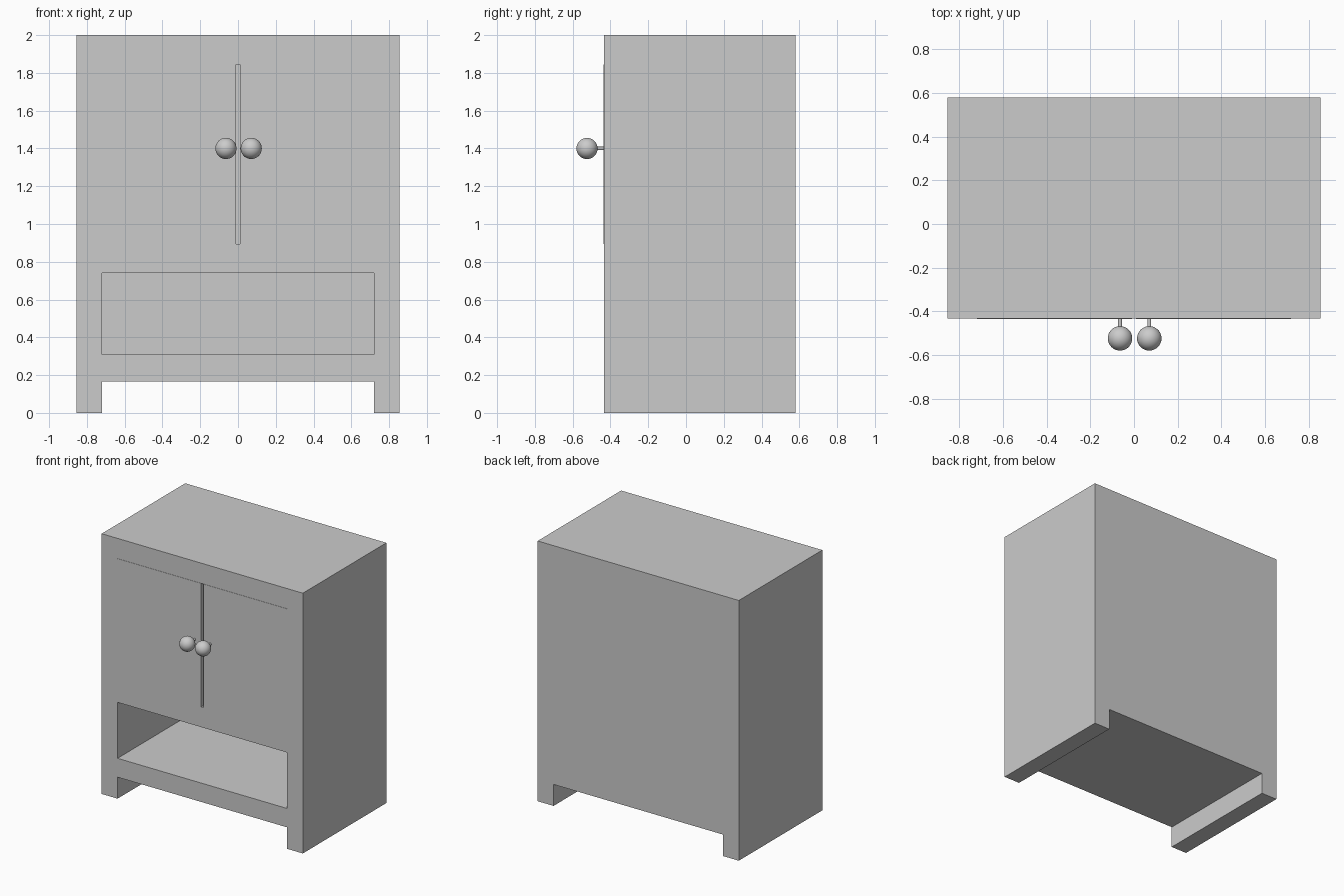
import bpy
import math

if "Cube" in bpy.data.objects:
    bpy.data.objects.remove(bpy.data.objects["Cube"])

FRONT, BACK = -0.434, 0.58
INNER_BACK = 0.44
W, INNER_W = 0.855, 0.72


def box(name, x0, x1, y0, y1, z0, z1):
    bpy.ops.mesh.primitive_cube_add(
        size=1, location=((x0 + x1) / 2, (y0 + y1) / 2, (z0 + z1) / 2))
    ob = bpy.context.object
    ob.name = name
    ob.scale = (x1 - x0, y1 - y0, z1 - z0)
    bpy.ops.object.transform_apply(location=False, rotation=False, scale=True)
    return ob


def cut(target, cutter):
    cutter.hide_render = True
    mod = target.modifiers.new("cut", 'BOOLEAN')
    mod.operation = 'DIFFERENCE'
    mod.solver = 'EXACT'
    mod.object = cutter
    bpy.context.view_layer.objects.active = target
    bpy.ops.object.modifier_apply(modifier=mod.name)
    bpy.data.objects.remove(cutter)


# Carcass: leg gap runs right through, the two compartments stop at the back panel
cabinet = box("cabinet_body", -W, W, FRONT, BACK, 0, 2)
cut(cabinet, box("leg_gap", -INNER_W, INNER_W, FRONT - 0.2, BACK + 0.2, -0.2, 0.165))
cut(cabinet, box("open_shelf", -INNER_W, INNER_W, FRONT - 0.2, INNER_BACK, 0.31, 0.74))
cut(cabinet, box("cupboard", -INNER_W, INNER_W, FRONT - 0.2, INNER_BACK, 0.895, 1.845))

for side, s, knob_x in (("left", -1, -0.064), ("right", 1, 0.07)):
    # Door, a hair proud of the carcass with a narrow slit in the middle
    xs = sorted((s * 0.01, s * INNER_W))
    box(side + "_door", xs[0], xs[1], FRONT - 0.002, FRONT + 0.05, 0.895, 1.845)

    # Knob stem
    bpy.ops.mesh.primitive_cylinder_add(
        vertices=24, radius=0.009, depth=0.08,
        location=(knob_x, -0.455, 1.4), rotation=(math.pi / 2, 0, 0))
    bpy.context.object.name = side + "_knob_stem"
    bpy.ops.object.shade_smooth_by_angle()

    # Ball knob
    bpy.ops.mesh.primitive_uv_sphere_add(
        segments=32, ring_count=16, radius=0.056, location=(knob_x, -0.524, 1.4))
    bpy.context.object.name = side + "_knob"
    bpy.ops.object.shade_smooth_by_angle()
